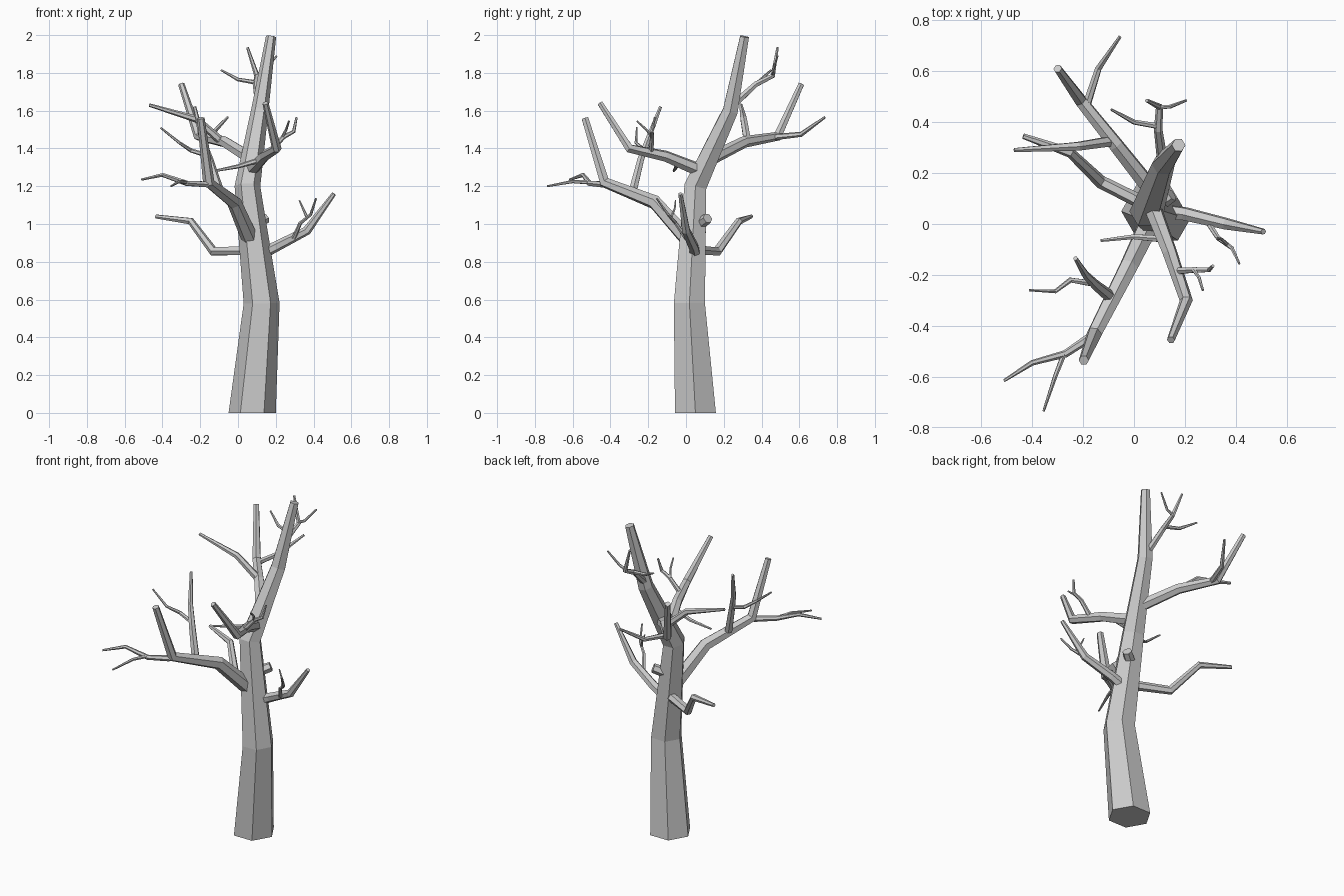
import bpy, bmesh, math
from mathutils import Vector

SIDES = 6


def limb(name, rings, sides=SIDES, flat_base=False):
    """Tapered, capped low-poly tube; rings = (x, y, z, radius)."""
    pts = [Vector(r[:3]) for r in rings]
    bm = bmesh.new()
    loops = []
    for i, p in enumerate(pts):
        a = (p - pts[i - 1]).normalized() if i > 0 else Vector()
        b = (pts[i + 1] - p).normalized() if i < len(pts) - 1 else Vector()
        t = (a + b).normalized()
        if flat_base and i == 0:
            t = Vector((0, 0, 1))
        q = Vector((0, 0, 1)).rotation_difference(t)
        r = rings[i][3]
        loops.append([bm.verts.new(p + q @ Vector((r * math.cos(k * math.tau / sides),
                                                   r * math.sin(k * math.tau / sides), 0)))
                      for k in range(sides)])
    for lo, hi in zip(loops, loops[1:]):
        for k in range(sides):
            n = (k + 1) % sides
            bm.faces.new((lo[k], lo[n], hi[n], hi[k]))
    bm.faces.new(loops[0][::-1])
    bm.faces.new(loops[-1])
    mesh = bpy.data.meshes.new(name)
    bm.to_mesh(mesh)
    bm.free()
    bpy.context.collection.objects.link(bpy.data.objects.new(name, mesh))


# Trunk and the sawn-off stub
limb("trunk", [(.075, .05, 0, .125), (.125, .018, .58, .095), (.05, .05, 1.2, .068),
               (.115, .235, 1.6, .046), (.175, .31, 1.992, .027)], flat_base=True)
limb("stub", [(.07, .06, .99, .032), (.148, .115, 1.03, .028)])

# Main branches
limb("branch_front_left", [(.06, .0, .93, .045), (-.02, -.165, 1.115, .039),
                           (-.155, -.43, 1.22, .031), (-.197, -.535, 1.56, .02)])
limb("branch_front_right", [(.075, .06, 1.29, .036), (.14, -.11, 1.36, .03),
                            (.205, -.3, 1.4, .026), (.145, -.455, 1.64, .016)])
limb("branch_back_left", [(.08, .12, 1.34, .036), (-.07, .31, 1.435, .031),
                          (-.21, .485, 1.465, .026), (-.3, .61, 1.74, .017)])
limb("branch_right", [(.1, .05, .83, .032), (.2, .04, .88, .028),
                      (.365, .0, .965, .024), (.508, -.03, 1.16, .012)])
limb("branch_left", [(.06, .07, .86, .028), (-.13, .165, .855, .026),
                     (-.25, .28, 1.015, .02), (-.435, .345, 1.04, .011)])

# Twigs on the front left branch
limb("twig_low", [(-.165, -.44, 1.21, .018), (-.27, -.51, 1.215, .015),
                  (-.4, -.545, 1.26, .011), (-.51, -.615, 1.235, .006)])
limb("twig_low_fork", [(-.275, -.51, 1.22, .011), (-.31, -.6, 1.225, .009),
                       (-.355, -.735, 1.2, .005)])
limb("twig_tall", [(-.1, -.28, 1.18, .024), (-.15, -.24, 1.34, .02),
                   (-.19, -.2, 1.45, .016), (-.23, -.135, 1.62, .009)])
limb("twig_tall_fork", [(-.155, -.235, 1.36, .013), (-.25, -.22, 1.39, .011),
                        (-.31, -.265, 1.43, .008), (-.41, -.26, 1.51, .005)])

# Twigs on the front right branch
limb("twig_inner", [(.12, -.06, 1.34, .015), (.0, -.05, 1.305, .011),
                    (-.13, -.065, 1.28, .006)])
limb("twig_outer", [(.16, -.185, 1.37, .015), (.24, -.18, 1.46, .012),
                    (.295, -.18, 1.49, .01), (.31, -.165, 1.565, .006)])
limb("twig_outer_fork", [(.235, -.18, 1.46, .009), (.255, -.21, 1.5, .007),
                         (.27, -.26, 1.545, .005)])

# Twigs on the back left branch
limb("twig_back", [(-.185, .47, 1.46, .017), (-.14, .61, 1.475, .014),
                   (-.055, .735, 1.565, .007)])
limb("twig_side", [(-.09, .325, 1.44, .022), (-.22, .305, 1.555, .019),
                   (-.47, .29, 1.63, .009)])

# Twigs on the right branch
limb("twig_right", [(.295, .0, .925, .012), (.33, -.055, 1.005, .01),
                    (.385, -.095, 1.05, .008), (.413, -.155, 1.135, .005)])
limb("twig_right_fork", [(.365, -.08, 1.035, .008), (.345, -.06, 1.08, .006),
                         (.325, -.055, 1.125, .004)])

# Twigs high on the trunk
limb("twig_top", [(.11, .26, 1.64, .021), (.095, .37, 1.74, .017),
                  (.1, .46, 1.785, .014), (.05, .485, 1.935, .007)])
limb("twig_top_left", [(.09, .385, 1.75, .012), (.0, .4, 1.765, .01),
                       (-.09, .45, 1.815, .005)])
limb("twig_top_right", [(.095, .46, 1.79, .01), (.14, .46, 1.81, .008),
                        (.205, .485, 1.89, .005)])
